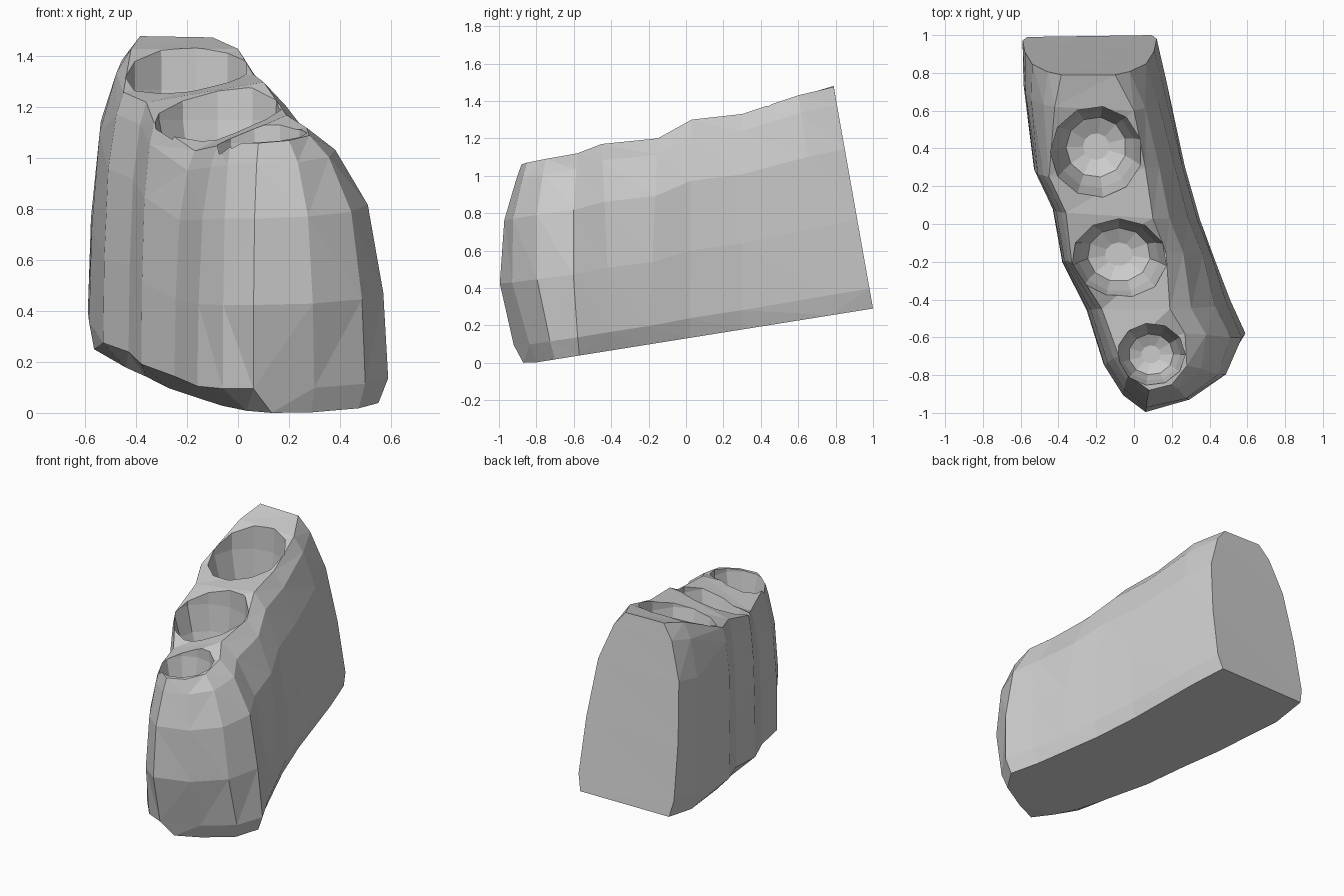
import bpy, bmesh
from math import sin, cos, pi

if "Cube" in bpy.data.objects:
    bpy.data.objects.remove(bpy.data.objects["Cube"])

# Stations from back to front: left base xy, right base xy, left rim xyz, right rim xyz
STATIONS = [
    (-.59, .99, .12, 1.0, -.385, .79, 1.48, -.10, .79, 1.475),
    (-.585, .75, .17, .78, -.42, .62, 1.43, 0, .60, 1.43),
    (-.53, .30, .27, .30, -.45, .25, 1.26, .06, .30, 1.33),
    (-.43, .08, .35, .02, -.36, .06, 1.22, .10, .03, 1.30),
    (-.38, -.20, .43, -.20, -.33, -.20, 1.14, .17, -.15, 1.20),
    (-.25, -.46, .51, -.40, -.17, -.45, 1.03, .19, -.45, 1.17),
    (-.16, -.74, .59, -.57, -.08, -.70, 1.05, .27, -.58, 1.12),
    (-.06, -.85, .50, -.70, -.03, -.80, 1.06, .28, -.75, 1.09),
    (.06, -.89, .30, -.80, .08, -.88, 1.06, .20, -.85, 1.07),
]
# Wall shape: height fraction, inward fraction
WALL = [(0, .12), (.09, 0), (.4, .06), (.72, .25), (.92, .65), (1, 1)]
# How far the left foot edge is drawn in, and the bulge of the nose, per station
FOOT = {2: (.08, 0), 3: (.06, 0), 4: (.10, 0), 5: (.09, 0),
        6: (.09, .10), 7: (.09, .09), 8: (.07, .02)}
BULGE = {6: .03, 7: .08, 8: .115}


def wall(base, rim, bulge, foot=(0, 0)):
    pts = []
    for t, w in WALL:
        x = base[0] + (rim[0] - base[0]) * w
        y = base[1] + (rim[1] - base[1]) * t - bulge * sin(pi * t)
        if t == 0:
            x, y = x + foot[0], y + foot[1]
        z0 = max(0, .13 + .16 * (base[1] + (foot[1] if t == 0 else 0)))
        pts.append((x, y, z0 + (rim[2] - z0) * t))
    return pts


def loft(name, rings):
    bm = bmesh.new()
    rows = [[bm.verts.new(p) for p in r] for r in rings]
    n = len(rows[0])
    for a, b in zip(rows, rows[1:]):
        for i in range(n):
            j = (i + 1) % n
            bm.faces.new((a[i], a[j], b[j], b[i]))
    bm.faces.new(rows[0])
    bm.faces.new(rows[-1])
    bmesh.ops.recalc_face_normals(bm, faces=bm.faces)
    bmesh.ops.triangulate(bm, faces=bm.faces)
    me = bpy.data.meshes.new(name)
    bm.to_mesh(me)
    bm.free()
    ob = bpy.data.objects.new(name, me)
    bpy.context.collection.objects.link(ob)
    return ob


# Bone block
rings = []
for k, s in enumerate(STATIONS):
    b = BULGE.get(k, 0)
    left = wall(s[0:2], s[4:7], b, FOOT.get(k, (0, 0)))
    right = wall(s[2:4], s[7:10], b)
    rings.append(left + right[::-1])
bone = loft("bone_block", rings)

# Tooth sockets: centre x, y, radius x, y, floor z, rim z, backward lean
SOCKETS = [
    (.09, -.69, .175, .16, .80, 1.06, 0),
    (-.08, -.19, .245, .21, .80, 1.15, .03),
    (-.20, .38, .235, .235, .88, 1.27, .03),
]
for k, (cx, cy, rx, ry, zf, zr, lean) in enumerate(SOCKETS):
    h = zr - zf
    # Scale, height, share of lean
    levels = [(1.06, zr + .5, 0), (1.03, zr, 0), (.88, zr - h * .5, .5),
              (.68, zr - h * .88, .9), (.3, zf, 1)]
    cut = loft("socket_cutter_%d" % (k + 1), [
        [(cx + rx * s * cos(2 * pi * i / 11 + k),
          cy + lean * d + ry * s * sin(2 * pi * i / 11 + k), z)
         for i in range(11)] for s, z, d in levels])
    cut.hide_render = True
    cut.hide_set(True)
    mod = bone.modifiers.new("socket", 'BOOLEAN')
    mod.operation = 'DIFFERENCE'
    mod.solver = 'EXACT'
    mod.object = cut
